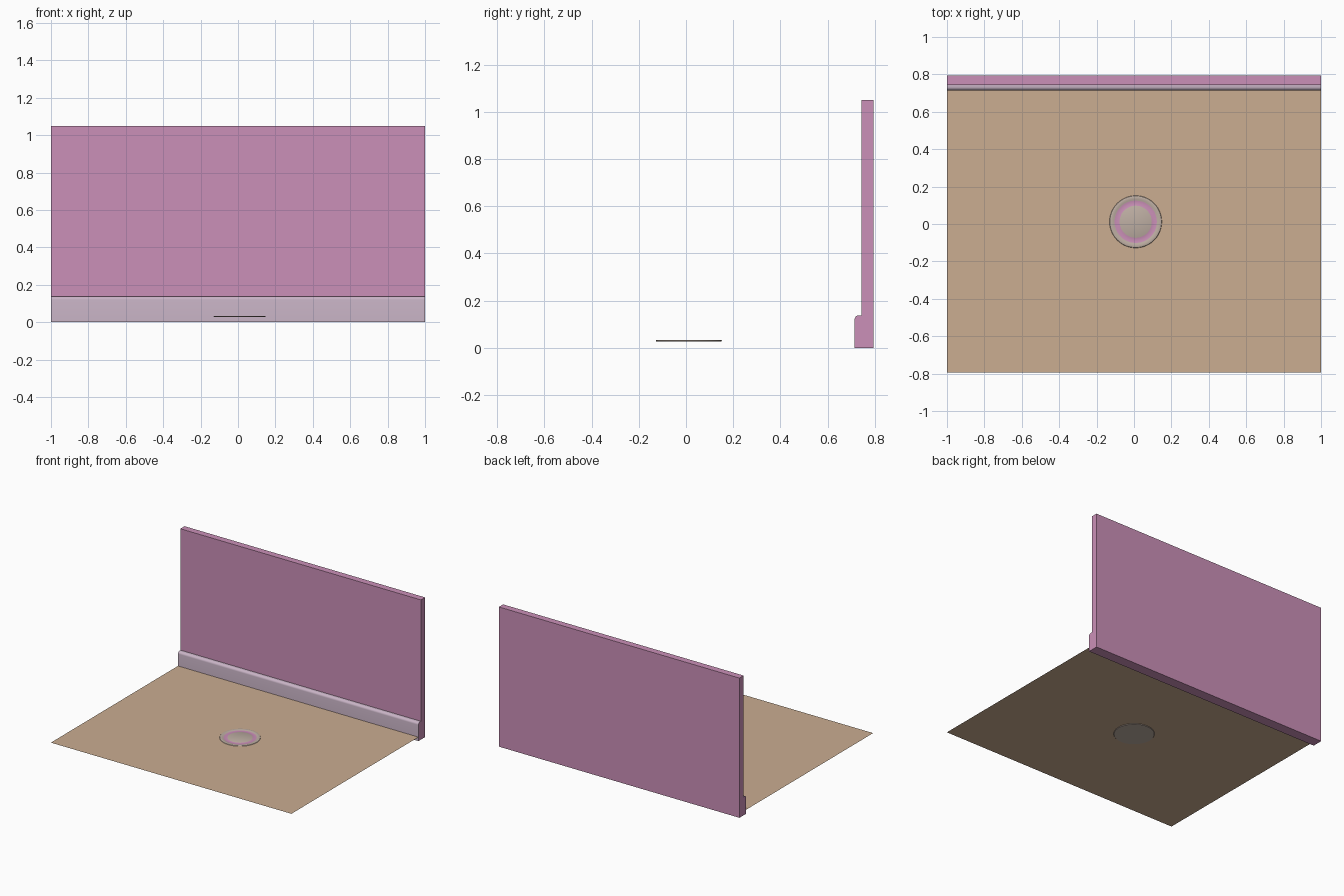
import bpy, bmesh, math

if "Cube" in bpy.data.objects:
    bpy.data.objects.remove(bpy.data.objects["Cube"])


def material(name, rgb):
    m = bpy.data.materials.new(name)
    m.diffuse_color = (*rgb, 1)
    m.use_nodes = True
    m.node_tree.nodes["Principled BSDF"].inputs["Base Color"].default_value = m.diffuse_color
    return m


PINK = material("pink wall", (0.597, 0.279, 0.479))
TRIM = material("pale mauve trim", (0.584, 0.456, 0.565))
TAN = material("tan floor", (0.597, 0.418, 0.283))
GREY = material("warm grey metal", (0.52, 0.43, 0.37))


def make(name, bm, mats, smooth=False):
    bmesh.ops.recalc_face_normals(bm, faces=bm.faces[:])
    me = bpy.data.meshes.new(name)
    bm.to_mesh(me)
    bm.free()
    for m in mats:
        me.materials.append(m)
    ob = bpy.data.objects.new(name, me)
    bpy.context.collection.objects.link(ob)
    if smooth:
        bpy.ops.object.select_all(action='DESELECT')
        ob.select_set(True)
        bpy.context.view_layer.objects.active = ob
        bpy.ops.object.shade_smooth_by_angle(angle=math.radians(35))
    return ob


# Floor: a single sheet running from the front edge to under the wall
BACK, WALL, BASE, FLOOR = 0.794, 0.744, 0.715, 0.03
bm = bmesh.new()
bm.faces.new([bm.verts.new(p) for p in (
    (-1, -0.794, FLOOR), (1, -0.794, FLOOR), (1, WALL, FLOOR), (-1, WALL, FLOOR))])
floor = make("floor", bm, [TAN])
if floor.data.polygons[0].normal.z < 0:
    floor.data.flip_normals()

# Wall with rounded skirting: side profile (y, z) swept along x
r, top = 0.018, 0.138
profile = [(BACK, 0), (BACK, 1.05), (WALL, 1.05), (WALL, top)]
profile += [(BASE + r - r * math.sin(a), top - r + r * math.cos(a))
            for a in (i * math.pi / 12 for i in range(7))]
profile += [(BASE, 0)]
bm = bmesh.new()
end = bm.faces.new([bm.verts.new((-1, y, z)) for y, z in profile])
new = bmesh.ops.extrude_face_region(bm, geom=[end], use_keep_orig=True)["geom"]
bmesh.ops.translate(bm, vec=(2, 0, 0),
                    verts=[g for g in new if isinstance(g, bmesh.types.BMVert)])
bm.normal_update()
for f in bm.faces:
    c = f.calc_center_median()
    # skirting front and rounded top are trim coloured, ends and underside are not
    if abs(c.x) < 0.5 and c.y < WALL - 0.001 and 0.01 < c.z < 0.2:
        f.material_index = 1
make("wall_with_skirting", bm, [PINK, TRIM], True)

# Floor drain: thin lathed disc with rounded rim, pink ring and flat centre
rings = [(0.137, 0.0265), (0.14, 0.03), (0.138, 0.0325), (0.133, 0.0338),
         (0.126, 0.0338), (0.118, 0.0325), (0.113, 0.031),
         (0.086, 0.031), (0.084, 0.0318)]
bm = bmesh.new()
N, CX, CY = 48, 0.009, 0.012
loops = [[bm.verts.new((CX + rad * math.cos(2 * math.pi * i / N),
                        CY + rad * math.sin(2 * math.pi * i / N), z))
          for i in range(N)] for rad, z in rings]
for k, (a, b) in enumerate(zip(loops, loops[1:])):
    for i in range(N):
        j = (i + 1) % N
        f = bm.faces.new((a[i], a[j], b[j], b[i]))
        f.material_index = 1 if k == 6 else 0
bm.faces.new(loops[0])
bm.faces.new(loops[-1])
make("floor_drain", bm, [GREY, PINK], True)
